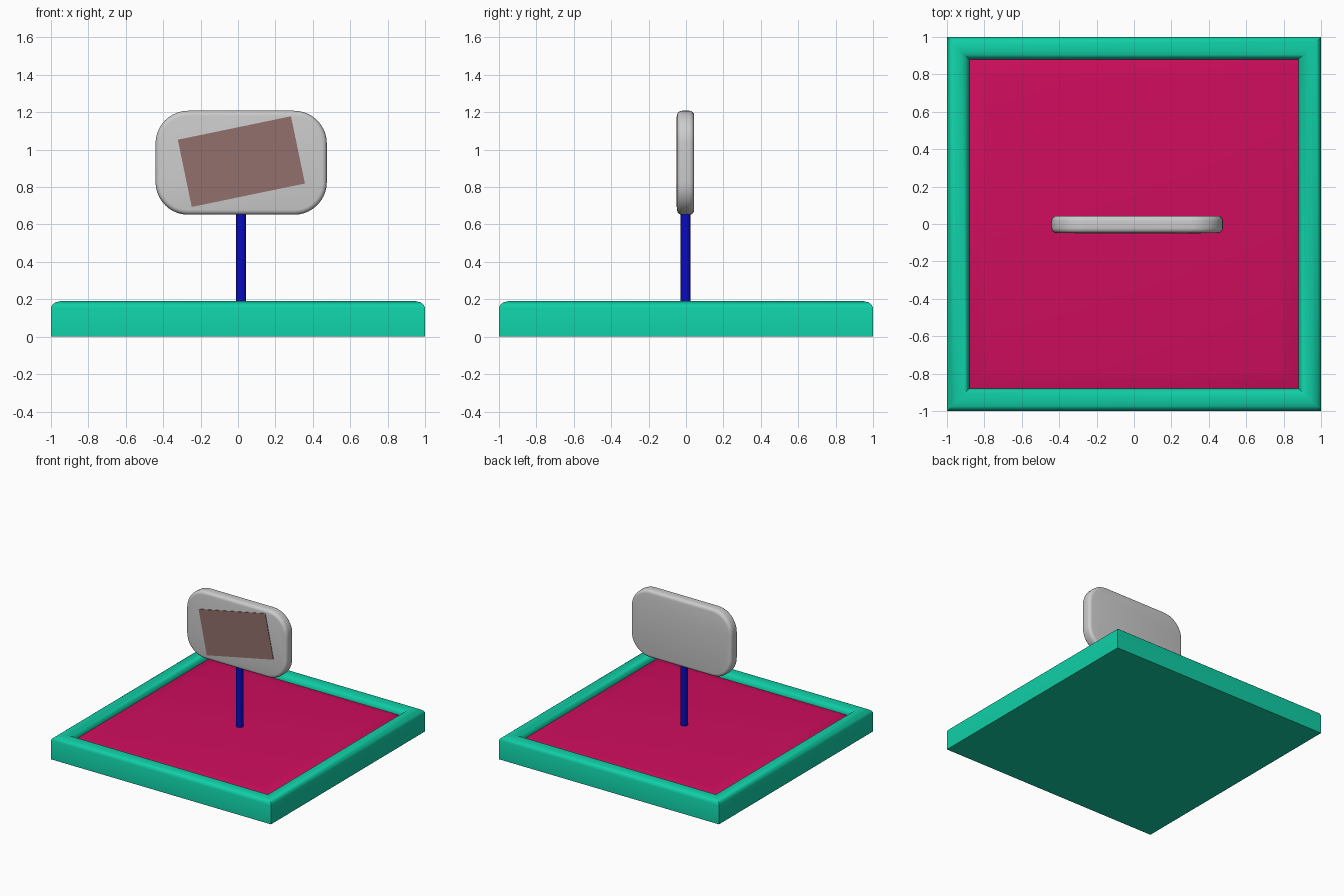
import bpy, bmesh, math
from mathutils import Matrix

if "Cube" in bpy.data.objects:
    bpy.data.objects.remove(bpy.data.objects["Cube"])


def material(name, rgb):
    m = bpy.data.materials.new(name)
    m.diffuse_color = (*rgb, 1)
    m.use_nodes = True
    m.node_tree.nodes["Principled BSDF"].inputs["Base Color"].default_value = m.diffuse_color
    return m


def finish(name, bm, mat=None, smooth=None):
    bmesh.ops.recalc_face_normals(bm, faces=bm.faces)
    me = bpy.data.meshes.new(name)
    bm.to_mesh(me)
    bm.free()
    ob = bpy.data.objects.new(name, me)
    bpy.context.collection.objects.link(ob)
    if mat:
        me.materials.append(mat)
    if smooth:
        bpy.ops.object.select_all(action='DESELECT')
        ob.select_set(True)
        bpy.context.view_layer.objects.active = ob
        bpy.ops.object.shade_smooth_by_angle(angle=math.radians(smooth))
    return ob


def loft(rings):
    """Skin a stack of equal-length point rings and cap both ends."""
    bm = bmesh.new()
    loops = [[bm.verts.new(p) for p in ring] for ring in rings]
    n = len(loops[0])
    for a, b in zip(loops, loops[1:]):
        for i in range(n):
            j = (i + 1) % n
            bm.faces.new((a[i], a[j], b[j], b[i]))
    bm.faces.new(loops[0])
    bm.faces.new(loops[-1])
    return bm


def square(r, z):
    return [(-r, -r, z), (r, -r, z), (r, r, z), (-r, r, z)]


def rounded_plate(w, h, r, inset, cx, y, cz, seg=10):
    """Rounded rectangle ring in the xz plane, shrunk by inset."""
    pts = []
    for k, (sx, sz) in enumerate(((1, 1), (-1, 1), (-1, -1), (1, -1))):
        for i in range(seg + 1):
            a = math.pi / 2 * (k + i / seg)
            pts.append((cx + sx * (w / 2 - r) + (r - inset) * math.cos(a), y,
                        cz + sz * (h / 2 - r) + (r - inset) * math.sin(a)))
    return pts


green = material("green", (0.005, 0.62, 0.38))
magenta = material("magenta", (0.62, 0.004, 0.11))
blue = material("blue", (0.003, 0.003, 0.55))
brown = material("brown", (0.29, 0.16, 0.15))
CX = 0.017

# tray with a rounded, mitred rim
tray = [(1, 0), (1, 0.155), (0.993, 0.17), (0.975, 0.184), (0.95, 0.19),
        (0.925, 0.19), (0.905, 0.184), (0.89, 0.17), (0.88, 0.15), (0.88, 0.10)]
finish("tray", loft([square(r, z) for r, z in tray]), green, 40)

# slightly domed bed inside the tray
bed = [(0.879, 0.09), (0.879, 0.14), (0.83, 0.157), (0.78, 0.164)]
finish("bed", loft([square(r, z) for r, z in bed]), magenta, 40)

# sign post
bm = bmesh.new()
bmesh.ops.create_cone(bm, cap_ends=True, segments=32, radius1=0.027, radius2=0.027,
                      depth=0.54, matrix=Matrix.Translation((CX, -0.002, 0.41)))
finish("post", bm, blue, 40)

# sign board with rounded corners and softened edges
T, B = 0.046, 0.026
arc = [math.pi / 2 * i / 4 for i in range(5)]
edge = [(B - B * math.sin(a), -(T - B) - B * math.cos(a)) for a in arc]
edge = [(max(B - B * math.sin(a), 0), -(T - B + B * math.cos(a))) for a in arc]
edge += [(i, -y) for i, y in reversed(edge)]
finish("sign_board", loft([rounded_plate(0.916, 0.556, 0.175, i, CX, y - 0.002, 0.93)
                           for i, y in edge]), None, 40)

# tilted panel on the front of the sign
bm = bmesh.new()
bmesh.ops.create_cube(bm, size=1, matrix=Matrix.Translation((0.018, -0.046, 0.936))
                      @ Matrix.Rotation(-math.radians(11.7), 4, 'Y')
                      @ Matrix.Diagonal((0.618, 0.012, 0.367, 1)))
finish("sign_panel", bm, brown)
